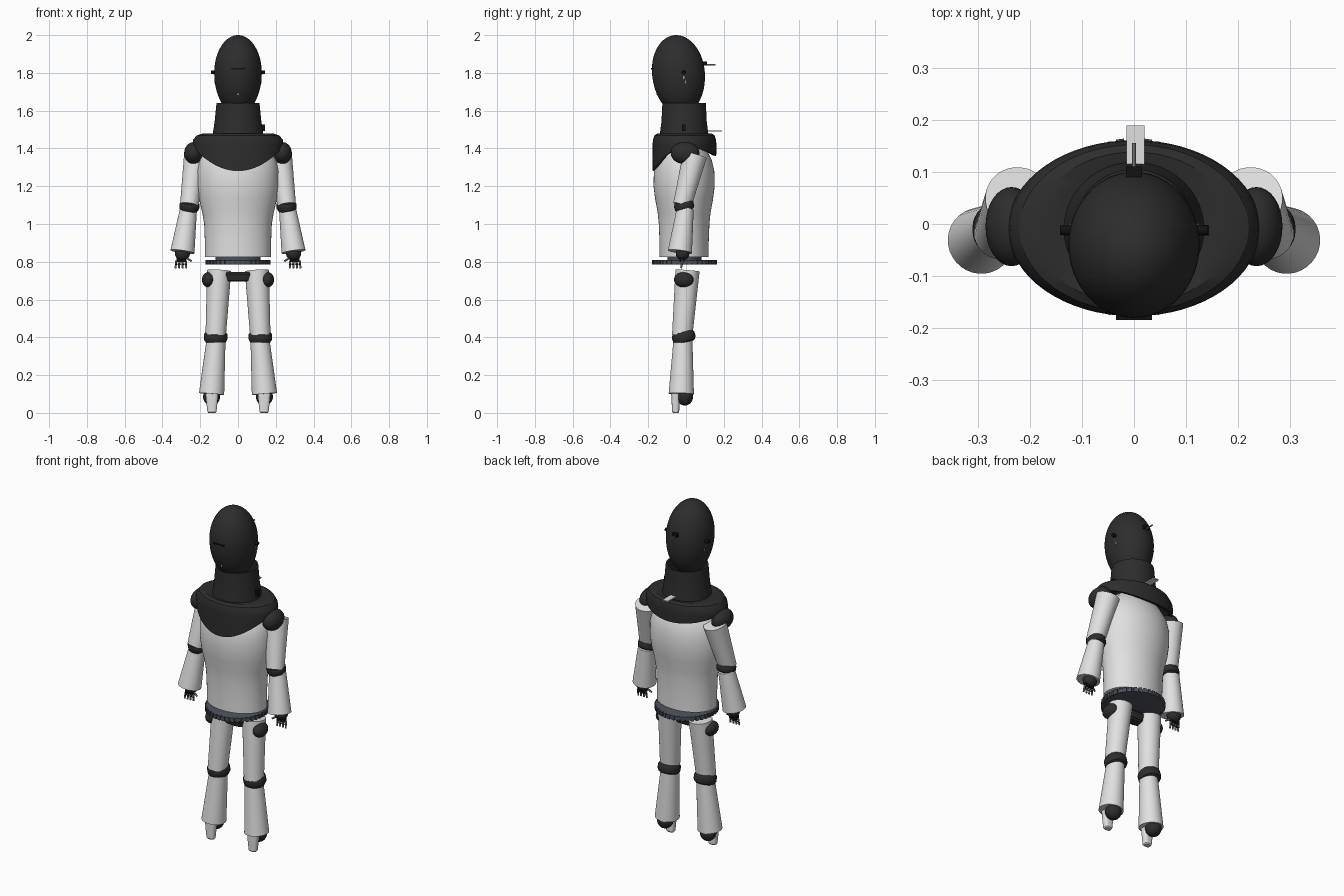
import bpy, bmesh
from math import sin, cos, pi, copysign
from mathutils import Vector, Matrix

if "Cube" in bpy.data.objects:
    bpy.data.objects.remove(bpy.data.objects["Cube"])


def material(name, r, g, b):
    m = bpy.data.materials.new(name)
    m.use_nodes = True
    m.diffuse_color = (r, g, b, 1)
    m.node_tree.nodes["Principled BSDF"].inputs["Base Color"].default_value = (r, g, b, 1)
    return m


CHARCOAL = material("charcoal", 0.026, 0.026, 0.026)
WHITE = material("white_shell", 0.75, 0.75, 0.75)
BLUE_GREY = material("blue_grey", 0.07, 0.08, 0.10)
BLACK = material("black", 0.006, 0.006, 0.006)
GREY = material("grey", 0.3, 0.3, 0.3)
parts = []


def add(name, bm, mat):
    bmesh.ops.recalc_face_normals(bm, faces=bm.faces)
    mesh = bpy.data.meshes.new(name)
    bm.to_mesh(mesh)
    bm.free()
    mesh.materials.append(mat)
    ob = bpy.data.objects.new(name, mesh)
    bpy.context.collection.objects.link(ob)
    parts.append(ob)
    return ob


def loft(name, rings, mat, y=0, x=0, power=1, dip=None, caps=True, n=48):
    """Skin elliptical rings (z, rx, ry); dip gives a height offset per angle."""
    bm = bmesh.new()
    loops = []
    for ring in rings:
        z, rx, ry = ring[:3]
        loop = []
        for i in range(n):
            a = 2 * pi * i / n
            c, s = cos(a), sin(a)
            px = copysign(abs(c) ** power, c) * rx
            py = copysign(abs(s) ** power, s) * ry
            dz = dip(s) if dip and len(ring) > 3 else 0
            loop.append(bm.verts.new((x + px, y + py, z + dz)))
        loops.append(loop)
    for a, b in zip(loops, loops[1:]):
        for i in range(n):
            j = (i + 1) % n
            bm.faces.new((a[i], a[j], b[j], b[i]))
    if caps:
        bm.faces.new(loops[0])
        bm.faces.new(loops[-1])
    return add(name, bm, mat)


def limb(name, a, b, ra, rb, mat, n=32):
    """Tapered cylinder from point a to point b."""
    a, b = Vector(a), Vector(b)
    bm = bmesh.new()
    bmesh.ops.create_cone(bm, cap_ends=True, segments=n, radius1=ra, radius2=rb, depth=(b - a).length)
    turn = (b - a).to_track_quat('Z', 'Y').to_matrix().to_4x4()
    bm.transform(Matrix.Translation((a + b) / 2) @ turn)
    return add(name, bm, mat)


def ball(name, c, r, mat):
    bm = bmesh.new()
    bmesh.ops.create_uvsphere(bm, u_segments=32, v_segments=20, radius=1)
    bm.transform(Matrix.Translation(c) @ Matrix.Diagonal((*r, 1)))
    return add(name, bm, mat)


def box(name, c, size, mat, tilt=0):
    bm = bmesh.new()
    bmesh.ops.create_cube(bm, size=1)
    bm.transform(Matrix.Translation(c) @ Matrix.Rotation(tilt, 4, 'X') @ Matrix.Diagonal((*size, 1)))
    return add(name, bm, mat)


def joint_band(name, c, r, h, tilt, mat):
    """Rounded, tilted joint cuff."""
    rings = [(-h / 2, r * .72, r * .72), (-h * .42, r * .88, r * .88), (-h * .2, r, r),
             (h * .2, r, r), (h * .42, r * .88, r * .88), (h / 2, r * .72, r * .72)]
    ob = loft(name, rings, mat, n=32)
    ob.data.transform(Matrix.Translation(c) @ Matrix.Rotation(tilt, 4, 'X'))


# Egg head, longer below than above
bm = bmesh.new()
bmesh.ops.create_uvsphere(bm, u_segments=48, v_segments=32, radius=1)
for v in bm.verts:
    v.co = Vector((v.co.x * .126, v.co.y * .14 - .04 - .012 * v.co.z,
                   1.8 + v.co.z * (.2 if v.co.z > 0 else .22)))
add("head", bm, CHARCOAL)
box("face_slit", (0, -.178, 1.823), (.07, .012, .008), BLACK)
box("chin_light", (0, -.149, 1.69), (.007, .012, .014), WHITE)
limb("head_antenna", (0, .09, 1.842), (0, .155, 1.842), .004, .004, GREY, 8)
box("antenna_base", (0, .1, 1.85), (.03, .02, .02), BLACK)
for i in range(3):
    box("back_louver", (0, .092 - i * .005, 1.80 - i * .02), (.036, .012, .005), GREY)
for s in (-1, 1):
    limb("ear_peg", (s * .11, -.012, 1.803), (s * .142, -.012, 1.803), .012, .009, BLACK, 12)
    for i in range(2):
        box("ear_louver", (s * .118, -.012 + i * .01, 1.775 - i * .022), (.014, .006, .016), GREY)

# Hollow collar
loft("neck_collar", [(1.45, .138, .132), (1.54, .124, .12), (1.64, .114, .115),
                     (1.64, .104, .105), (1.6, .106, .107)], CHARCOAL, y=-.01, caps=False)
box("collar_box", (.134, -.012, 1.51), (.02, .02, .035), BLACK)
box("back_tab", (.003, .152, 1.492), (.034, .075, .007), WHITE)


# Cowl, with a lower hem hanging at the front
def hem(s):
    return -s * s * (.125 if s < 0 else .045)


loft("shoulder_cowl", [(1.465, .1, .1), (1.475, .15, .126), (1.478, .19, .146), (1.468, .22, .16),
                       (1.445, .238, .167), (1.42, .242, .169), (1.405, .238, .168, 1),
                       (1.408, .22, .15, 1), (1.43, .19, .13)],
     CHARCOAL, y=-.008, dip=hem, caps=False, n=64)

# Torso shell
loft("torso", [(.825, .175, .13), (.9, .175, .13), (1.0, .179, .134), (1.06, .189, .14),
               (1.13, .206, .153), (1.2, .215, .162), (1.28, .215, .16), (1.34, .203, .146),
               (1.4, .17, .115), (1.45, .1, .08)], WHITE, y=-.01)

# Waist ring with teeth round its rim
loft("waist_disc", [(.785, .16, .16), (.788, .168, .168), (.807, .168, .168), (.81, .16, .16)],
     BLUE_GREY, y=-.008)
loft("waist_core", [(.8, .12, .09), (.83, .12, .09)], BLUE_GREY, y=-.008)
for i in range(40):
    tooth = box("waist_tooth", (0, 0, 0), (.014, .016, .026), BLUE_GREY)
    tooth.data.transform(Matrix.Translation((0, -.008, .7975)) @ Matrix.Rotation(2 * pi * i / 40, 4, 'Z')
                         @ Matrix.Translation((.166, 0, 0)))

# Pelvis
loft("pelvis", [(.695, .05, .025), (.702, .066, .035), (.735, .084, .044), (.745, .08, .04)],
     CHARCOAL, y=-.01, power=.7)

for s in (-1, 1):
    # Arms
    ball("shoulder", (s * .235, -.005, 1.375), (.05, .076, .058), CHARCOAL)
    limb("upper_arm", (s * .222, .047, 1.363), (s * .258, -.02, 1.1), .064, .049, WHITE)
    joint_band("elbow", (s * .257, -.01, 1.095), .053, .055, .3, CHARCOAL)
    limb("forearm", (s * .262, -.004, 1.08), (s * .294, -.032, .853), .045, .064, WHITE)
    ball("wrist", (s * .294, -.018, .845), (.04, .036, .038), CHARCOAL)
    box("palm", (s * .3, -.02, .809), (.05, .022, .022), BLACK)
    for i in range(4):
        x = s * (.276 + i * .017)
        limb("finger", (x, -.02, .805), (x + s * (i - 1) * .002, -.026, .766), .006, .005, GREY, 10)
        ball("knuckle", (x, -.023, .787), (.007, .007, .006), BLACK)
    limb("thumb", (s * .272, -.025, .82), (s * .246, -.032, .803), .006, .005, GREY, 10)

    # Legs
    ball("hip", (s * .156, -.012, .705), (.035, .052, .04), CHARCOAL)
    limb("thigh", (s * .1, .008, .753), (s * .118, -.02, .41), .064, .054, WHITE)
    joint_band("knee", (s * .118, -.012, .402), .062, .062, .28, CHARCOAL)
    limb("shin", (s * .116, -.016, .39), (s * .14, -.025, .1), .05, .067, WHITE)
    ball("ankle", (s * .14, -.006, .085), (.045, .043, .046), CHARCOAL)
    loft("foot", [(0, .019, .014), (.006, .024, .019), (.06, .03, .021), (.11, .035, .022)],
         WHITE, x=s * .138, y=-.055, power=.7, n=32)

# Smooth shading with crisp edges
bpy.ops.object.select_all(action='DESELECT')
for ob in parts:
    ob.select_set(True)
bpy.context.view_layer.objects.active = parts[0]
bpy.ops.object.shade_smooth_by_angle()
